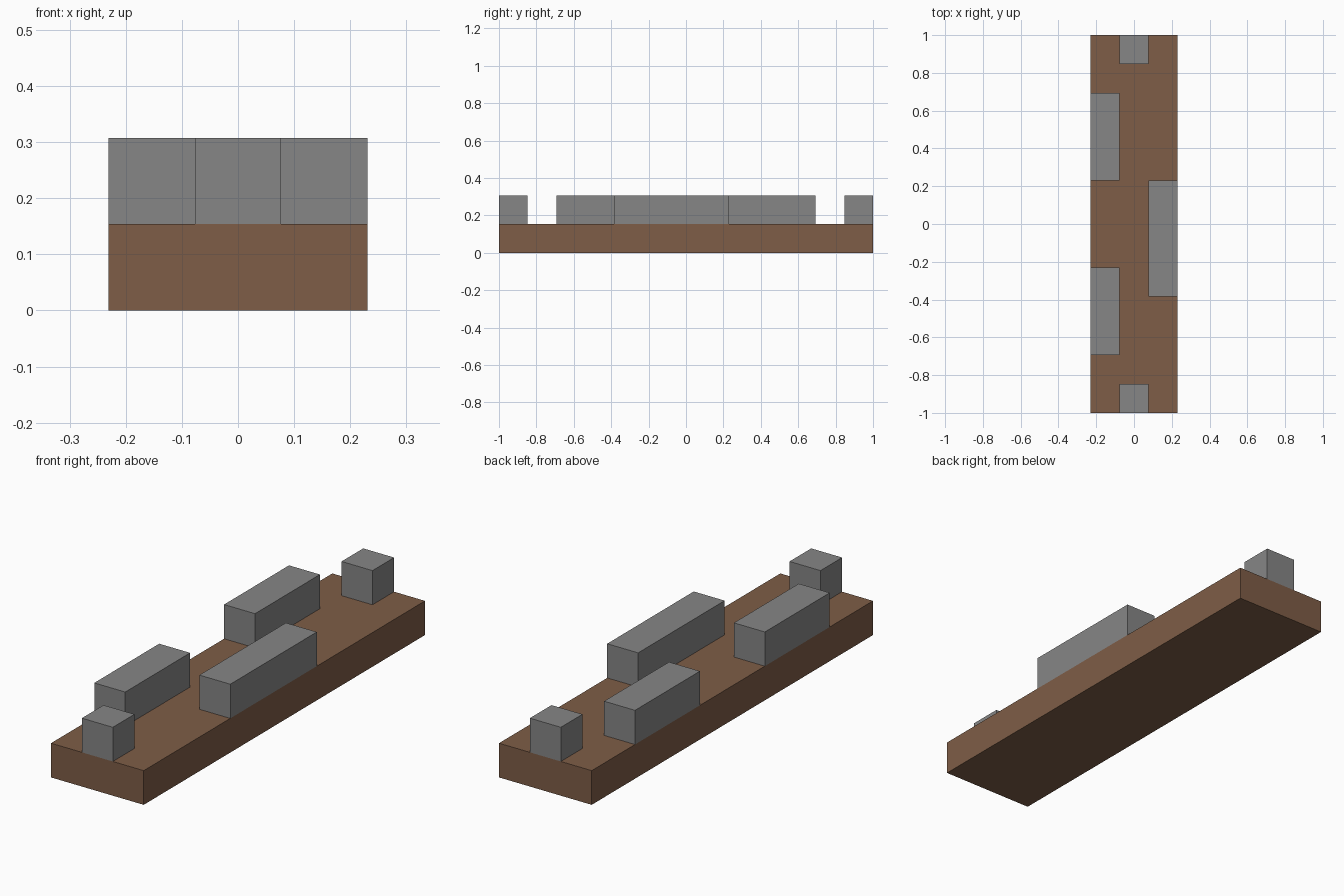
import bpy

if "Cube" in bpy.data.objects:
    bpy.data.objects.remove(bpy.data.objects["Cube"], do_unlink=True)

U = 2 / 13  # grid unit: the platform is 3 x 13 x 1 units


def make_material(name, rgb):
    mat = bpy.data.materials.new(name)
    mat.use_nodes = True
    color = (*rgb, 1)
    mat.diffuse_color = color
    mat.node_tree.nodes["Principled BSDF"].inputs["Base Color"].default_value = color
    return mat


def box(name, x, y, z, mat):
    """Box spanning the given (low, high) ranges in grid units."""
    spans = (x, y, z)
    bpy.ops.mesh.primitive_cube_add(size=1, location=[(a + b) / 2 * U for a, b in spans])
    obj = bpy.context.object
    obj.name = name
    obj.scale = [(b - a) * U for a, b in spans]
    bpy.ops.object.transform_apply(location=False, rotation=False, scale=True)
    obj.data.materials.append(mat)
    return obj


brown = make_material("brown", (0.21, 0.11, 0.063))
grey = make_material("grey", (0.24, 0.24, 0.24))

# Platform
box("platform", (-1.5, 1.5), (-6.5, 6.5), (0, 1), brown)

# Blocks standing on the platform
blocks = {
    "front_end_block": ((-0.5, 0.5), (-6.5, -5.5)),
    "back_end_block": ((-0.5, 0.5), (5.5, 6.5)),
    "right_front_wall": ((-1.5, -0.5), (-4.5, -1.5)),
    "right_back_wall": ((-1.5, -0.5), (1.5, 4.5)),
    "left_wall": ((0.5, 1.5), (-2.5, 1.5)),
}
for name, (x, y) in blocks.items():
    box(name, x, y, (1, 2), grey)
